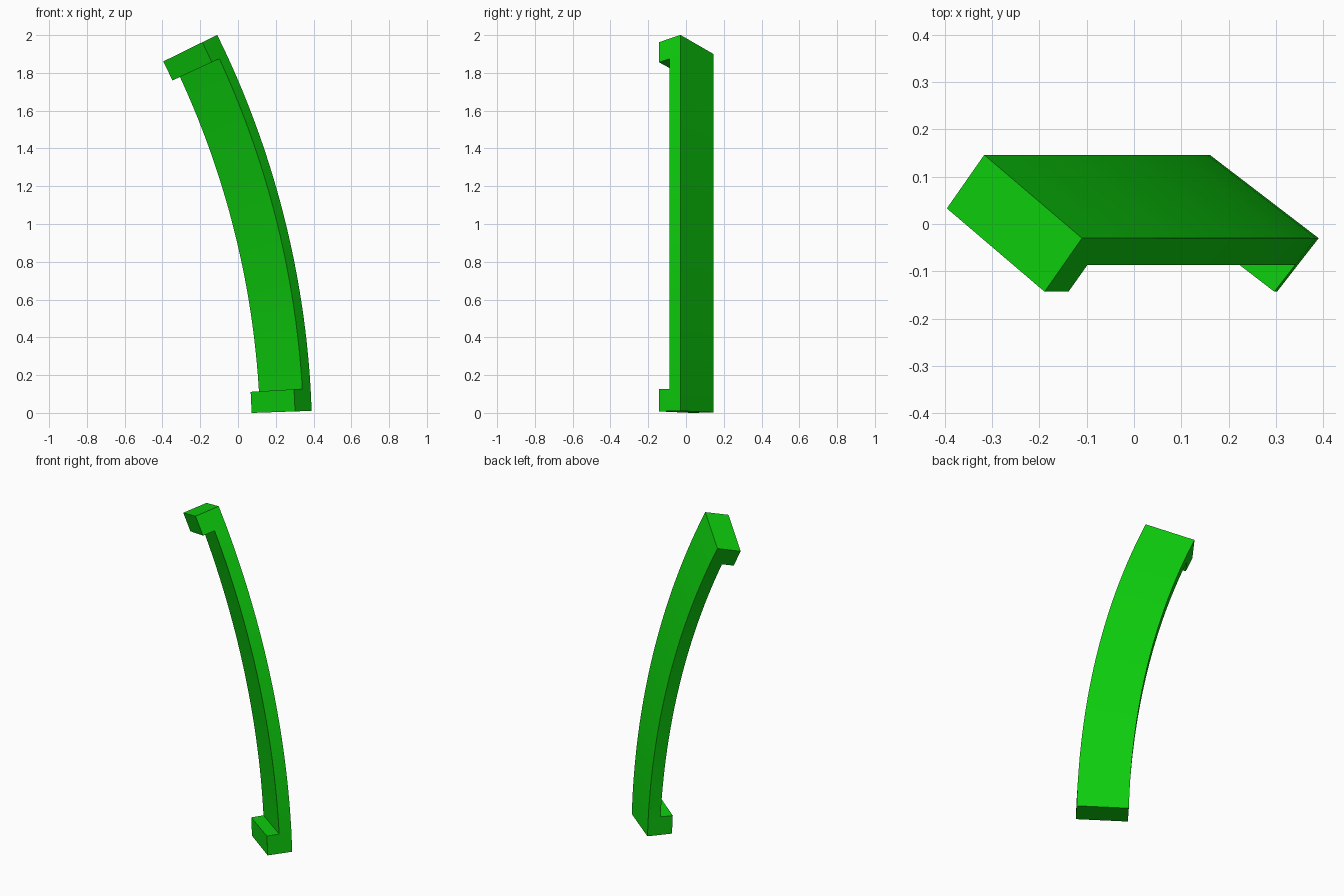
import bpy, bmesh, math
from mathutils import Vector

cube = bpy.data.objects.get("Cube")
if cube:
    bpy.data.objects.remove(cube, do_unlink=True)

# Bright green plastic
green = bpy.data.materials.new("bright_green")
green.use_nodes = True
colour = (0.004, 0.62, 0.004, 1)
green.diffuse_color = colour
green.node_tree.nodes["Principled BSDF"].inputs["Base Color"].default_value = colour

# Arc in the XZ plane
RADIUS, CX, CZ = 4.895, -4.502, -0.160
START, END, BLOCK = 2.0, 26.2, 1.4      # degrees; BLOCK is the length of each end lip
SEGMENTS = 36

# Tilted rectangular section as (radial offset, y)
outer = Vector((0.0, -0.030))
width = Vector((-0.230, 0.176))         # outer edge to back edge
depth = Vector((-0.088, -0.113))        # full depth at the end lips
half = depth * 0.5                      # depth of the slim bar
section = [outer, outer + half, outer + width + half, outer + width]

# Slim bar, built straight as (radial offset, y, angle)
inner_span = END - START - 2 * BLOCK
angles = [START] + [START + BLOCK + inner_span * i / SEGMENTS
                    for i in range(SEGMENTS + 1)] + [END]
bm = bmesh.new()
rings = [[bm.verts.new((p.x, p.y, a)) for p in section] for a in angles]
front = []
for low, high in zip(rings, rings[1:]):
    for k in range(4):
        n = (k + 1) % 4
        face = bm.faces.new((low[k], low[n], high[n], high[k]))
        if k == 1:
            front.append(face)
bm.faces.new(rings[0])
bm.faces.new(rings[-1])

# End lips pulled out of the first and last front faces
lips = bmesh.ops.extrude_discrete_faces(bm, faces=[front[0], front[-1]])["faces"]
for face in lips:
    bmesh.ops.translate(bm, verts=face.verts, vec=(half.x, half.y, 0))

# Bend along the arc
for v in bm.verts:
    r, y, a = RADIUS + v.co.x, v.co.y, math.radians(v.co.z)
    v.co = (CX + r * math.cos(a), y, CZ + r * math.sin(a))
bmesh.ops.recalc_face_normals(bm, faces=bm.faces)

mesh = bpy.data.meshes.new("curved_bar")
bm.to_mesh(mesh)
bm.free()
mesh.materials.append(green)
bar = bpy.data.objects.new("curved_bar", mesh)
bpy.context.collection.objects.link(bar)

bpy.ops.object.select_all(action='DESELECT')
bar.select_set(True)
bpy.context.view_layer.objects.active = bar
bpy.ops.object.shade_smooth_by_angle(angle=math.radians(30))
